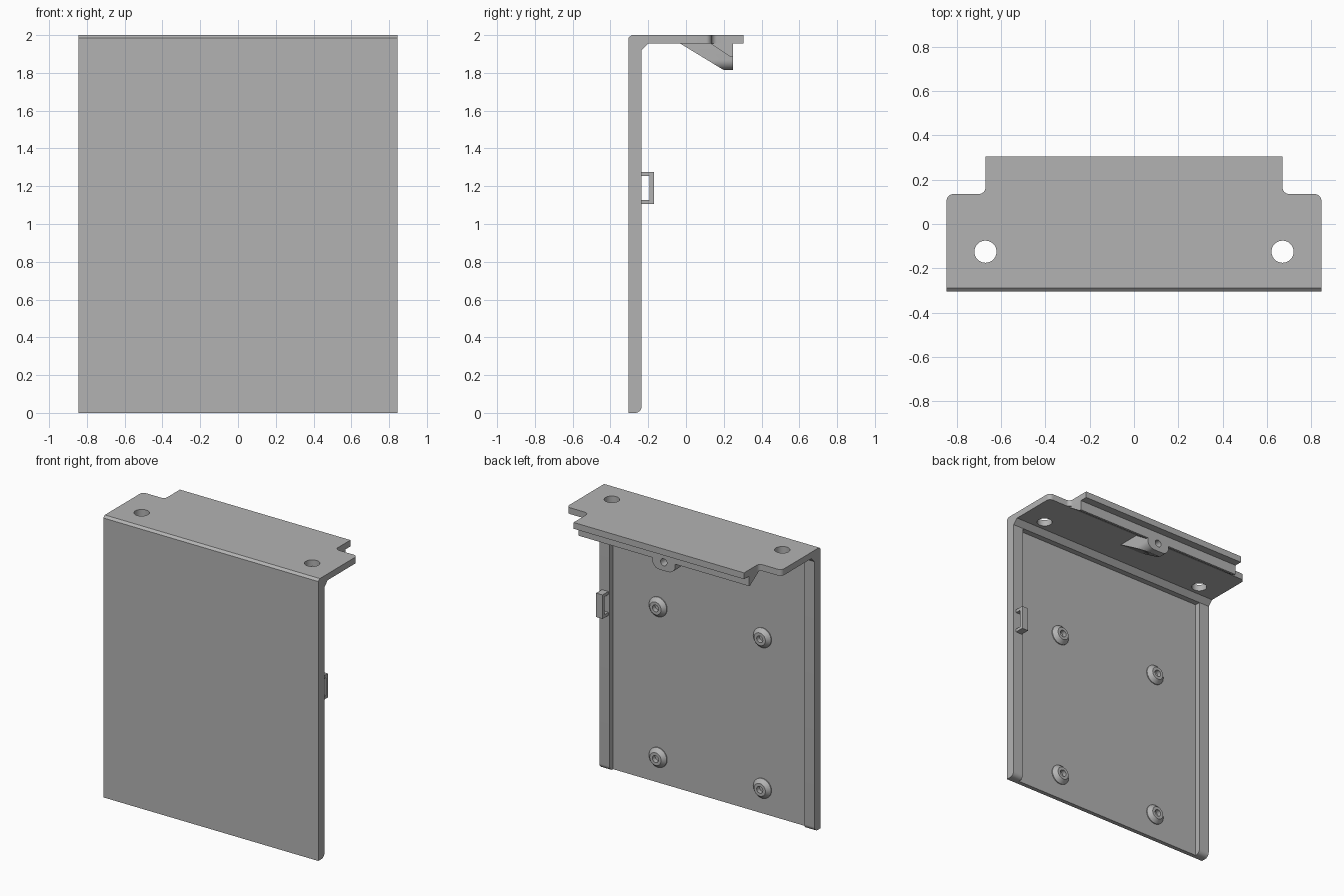
import bpy, bmesh, math
from mathutils import Vector, Matrix

if "Cube" in bpy.data.objects:
    bpy.data.objects.remove(bpy.data.objects["Cube"], do_unlink=True)

grey = bpy.data.materials.new("plain_grey")
grey.use_nodes = True
GREY = (0.45, 0.45, 0.45, 1)
grey.diffuse_color = GREY
grey.node_tree.nodes["Principled BSDF"].inputs["Base Color"].default_value = GREY


def make(name, bm):
    bmesh.ops.recalc_face_normals(bm, faces=bm.faces[:])
    mesh = bpy.data.meshes.new(name)
    bm.to_mesh(mesh)
    bm.free()
    mesh.materials.append(grey)
    ob = bpy.data.objects.new(name, mesh)
    bpy.context.scene.collection.objects.link(ob)
    return ob


def prism(name, pts, axis, lo, hi):
    """Extrude a 2D outline along one axis."""
    place = {"x": lambda p, d: (d, p[0], p[1]),
             "y": lambda p, d: (p[0], d, p[1]),
             "z": lambda p, d: (p[0], p[1], d)}[axis]
    bm = bmesh.new()
    face = bm.faces.new([bm.verts.new(place(p, lo)) for p in pts])
    ext = bmesh.ops.extrude_face_region(bm, geom=[face])
    verts = [g for g in ext["geom"] if isinstance(g, bmesh.types.BMVert)]
    bmesh.ops.translate(bm, verts=verts, vec=Vector(place((0, 0), hi - lo)))
    return make(name, bm)


def box(name, x, y, z):
    return prism(name, [(x[0], y[0]), (x[1], y[0]), (x[1], y[1]), (x[0], y[1])], "z", *z)


def arc(cx, cy, r, a0, a1, n=8):
    return [(cx + r * math.cos(math.radians(a0 + (a1 - a0) * i / n)),
             cy + r * math.sin(math.radians(a0 + (a1 - a0) * i / n))) for i in range(n + 1)]


def circle(cx, cy, r):
    return arc(cx, cy, r, 0, 360, 32)[:-1]


def boolean(ob, cutter, op="DIFFERENCE"):
    mod = ob.modifiers.new("cut", "BOOLEAN")
    mod.operation, mod.object, mod.solver = op, cutter, "EXACT"
    bpy.context.view_layer.objects.active = ob
    bpy.ops.object.modifier_apply(modifier=mod.name)
    bpy.data.objects.remove(cutter, do_unlink=True)


def smooth(ob):
    bpy.ops.object.select_all(action="DESELECT")
    ob.select_set(True)
    bpy.context.view_layer.objects.active = ob
    bpy.ops.object.shade_smooth_by_angle(angle=math.radians(30))


# L-shaped bracket: upright panel and top shelf
W, FRONT, BACK, WALL, UNDER = 0.845, -0.305, 0.305, -0.235, 1.955
TONGUE = 0.67
profile = [(FRONT, 0)] + arc(WALL - 0.035, 0.035, 0.035, -90, 0) + [
    (WALL, 1.92), (-0.2, UNDER), (BACK, UNDER), (BACK, 2), (FRONT + 0.017, 2), (FRONT, 1.985)]
bracket = prism("bracket", profile, "x", -1, 1)

# Shelf outline with rounded shoulders and a narrower rear tongue
half = ([(W, -0.5)] + arc(W - 0.03, 0.105, 0.03, 0, 90)
        + arc(TONGUE + 0.03, 0.165, 0.03, 270, 180) + [(TONGUE, 0.5)])
outline = half + [(-x, y) for x, y in reversed(half)]
boolean(bracket, prism("outline_cutter", outline, "z", -1, 3), "INTERSECT")

# Recess in the back of the panel, leaving a rim on both sides
FLOOR = -0.275
boolean(bracket, box("recess_cutter", (-0.765, 0.765), (FLOOR, -0.21), (-0.1, 1.92)))

# Shelf screw holes
for s in (-1, 1):
    boolean(bracket, prism("hole_cutter", circle(s * TONGUE, -0.125, 0.05), "z", 1.9, 2.1))
smooth(bracket)

# Wedge rail beneath the tongue
rail = prism("rear_rail", [(0.13, UNDER), (0.235, 1.885), (0.25, 1.885), (0.25, UNDER)],
             "x", -TONGUE, TONGUE)

# Central gusset with rounded lower corners and a screw hole
r = 0.055
shape = ([(-0.09, 2.1)] + arc(-0.09 + r, 1.815 + r, r, 180, 270)
         + arc(0.09 - r, 1.815 + r, r, 270, 360) + [(0.09, 2.1)])
gusset = prism("screw_gusset", shape, "y", -0.2, 0.4)
wedge = prism("wedge_cutter", [(-0.03, UNDER), (0.2, 1.815), (0.2, 1.7), (0.25, 1.7),
                               (0.25, UNDER)], "x", -0.5, 0.5)
boolean(gusset, wedge, "INTERSECT")
for part in (rail, gusset):
    boolean(part, prism("bore_cutter", circle(0, 1.875, 0.025), "y", 0.12, 0.3))
smooth(gusset)

# Four conical standoffs on the recessed panel
for zi, z in (("lower", 0.18), ("upper", 1.25)):
    for side, x in (("left", 0.41), ("right", -0.41)):
        bm = bmesh.new()
        section = [(0.07, -0.005), (0.07, 0.006), (0.045, 0.033), (0.024, 0.033), (0.024, 0.001), (0, 0.001)]
        vs = [bm.verts.new((a, h, 0)) for a, h in section]
        es = [bm.edges.new(p) for p in zip(vs, vs[1:])]
        bmesh.ops.spin(bm, geom=vs + es, cent=(0, 0, 0), axis=(0, 1, 0),
                       angle=math.tau, steps=32, use_duplicate=False)
        bmesh.ops.remove_doubles(bm, verts=bm.verts[:], dist=0.0001)
        bmesh.ops.transform(bm, matrix=Matrix.Translation((x, FLOOR, z)), verts=bm.verts[:])
        smooth(make(f"{zi}_{side}_standoff", bm))

# Cable loop on the left rim
prism("cable_loop", [(WALL, 1.105), (-0.17, 1.105), (-0.17, 1.275), (WALL, 1.275),
                     (WALL, 1.253), (-0.192, 1.253), (-0.192, 1.127), (WALL, 1.127)],
      "x", 0.775, 0.825)
